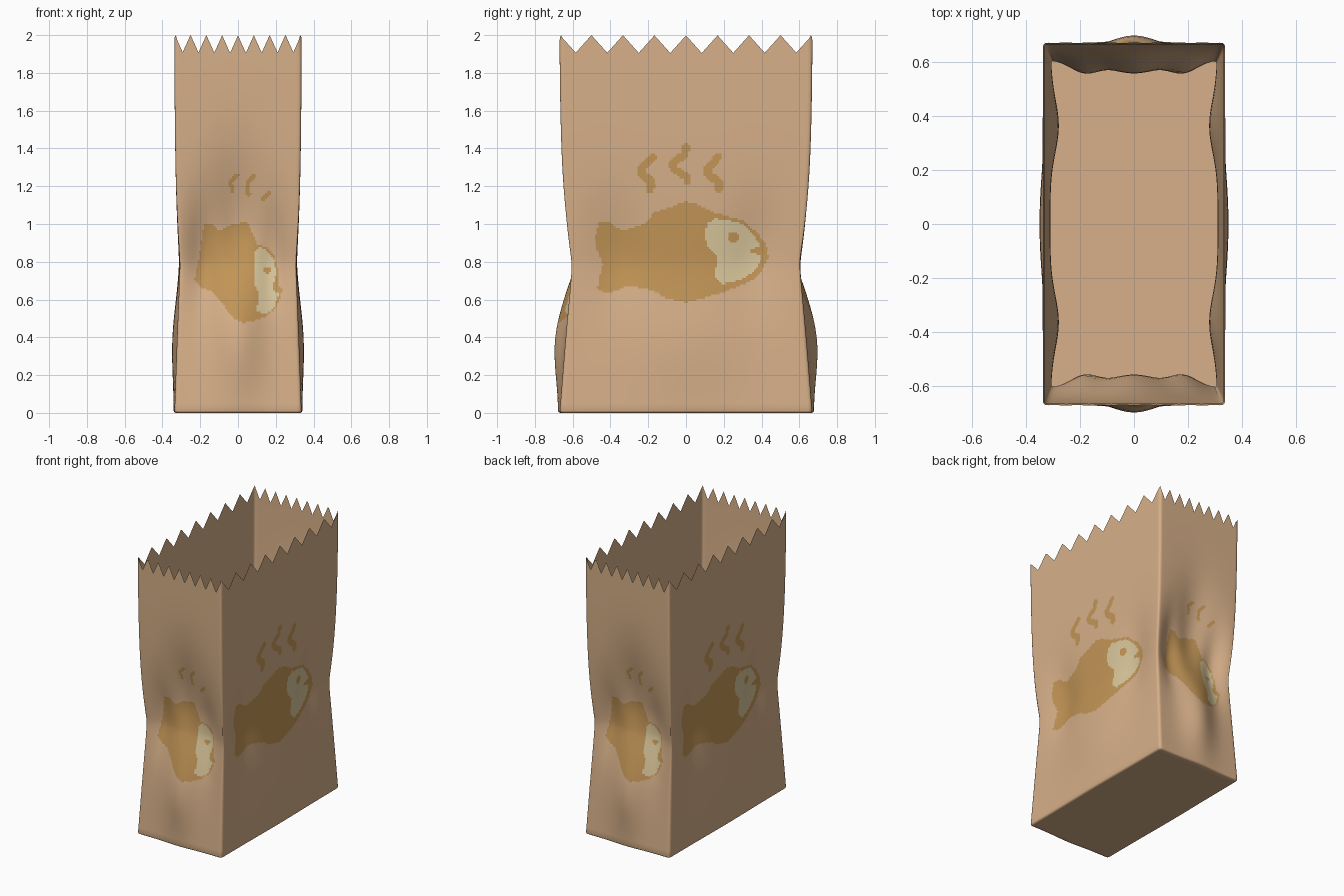
import bpy, bmesh, math
from mathutils import Vector
from mathutils.geometry import intersect_point_line

if "Cube" in bpy.data.objects:
    bpy.data.objects.remove(bpy.data.objects["Cube"])

HX, HY = 0.338, 0.672         # half width and half depth of the bag


def material(name, rgb):
    m = bpy.data.materials.new(name)
    m.diffuse_color = (*rgb, 1)
    m.use_nodes = True
    m.node_tree.nodes["Principled BSDF"].inputs["Base Color"].default_value = m.diffuse_color
    return m


MATS = [material("kraft_paper", (0.68, 0.435, 0.25)),
        material("golden_print", (0.55, 0.305, 0.095)),
        material("cream_print", (0.70, 0.57, 0.33))]

# Printed picture on the wide sides: body, head, eye (s, z, radius), steam strokes
WIDE = dict(
    body=[(-.46, 1.01), (-.40, 1.01), (-.34, .96), (-.22, 1.0), (-.17, 1.06), (-.08, 1.09),
          (0, 1.12), (.07, 1.10), (.15, 1.06), (.3, 1.02), (.38, .95), (.43, .88), (.435, .82),
          (.40, .75), (.35, .70), (.2, .64), (.1, .61), (0, .585), (-.1, .605), (-.18, .65),
          (-.3, .675), (-.36, .65), (-.42, .63), (-.47, .66), (-.44, .79), (-.47, .86), (-.48, .93)],
    head=[(.11, 1.0), (.15, 1.03), (.22, 1.02), (.3, 1.0), (.36, .94), (.39, .885), (.33, .855),
          (.40, .83), (.38, .77), (.32, .72), (.25, .69), (.19, .685), (.15, .72), (.17, .83),
          (.12, .87), (.10, .93)],
    eye=(.25, .93, .03), width=.021,
    steam=[[(-.175, 1.355), (-.235, 1.29), (-.235, 1.265), (-.18, 1.225), (-.19, 1.185)],
           [(0, 1.41), (-.005, 1.37), (-.07, 1.32), (-.065, 1.29), (.005, 1.25), (.005, 1.225)],
           [(.17, 1.355), (.115, 1.29), (.115, 1.265), (.175, 1.22), (.175, 1.185)]])

# The same picture squeezed onto the narrow sides
NARROW = dict(
    body=[(-.18, 1.0), (-.13, 1.0), (-.10, .96), (-.03, 1.0), (.05, 1.01), (.08, .95), (.10, .89),
          (.15, .88), (.19, .84), (.21, .76), (.21, .68), (.235, .65), (.21, .57), (.15, .51),
          (.08, .485), (.02, .475), (-.02, .50), (-.07, .56), (-.13, .64), (-.19, .66),
          (-.23, .71), (-.21, .80)],
    head=[(.085, .85), (.11, .88), (.15, .86), (.19, .81), (.205, .74), (.18, .66), (.215, .63),
          (.19, .55), (.14, .525), (.10, .54), (.11, .62), (.085, .70)],
    eye=(.155, .755, .017), width=.012,
    steam=[[(-.005, 1.255), (-.04, 1.22), (-.03, 1.18)],
           [(.08, 1.255), (.05, 1.22), (.055, 1.16)],
           [(.16, 1.165), (.13, 1.13)]])


def inside(poly, s, z):
    hit = False
    for (x1, y1), (x2, y2) in zip(poly, poly[1:] + poly[:1]):
        if (y1 > z) != (y2 > z) and s < (x2 - x1) * (z - y1) / (y2 - y1) + x1:
            hit = not hit
    return hit


def near_stroke(pts, s, z, w):
    p = Vector((s, z, 0))
    for a, b in zip(pts, pts[1:]):
        a, b = Vector((*a, 0)), Vector((*b, 0))
        t = min(1, max(0, intersect_point_line(p, a, b)[1]))
        if (p - a.lerp(b, t)).length < w:
            return True
    return False


def print_colour(art, s, z):
    if not .45 < z < 1.46:
        return 0
    if z > 1.09 and any(near_stroke(k, s, z, art["width"]) for k in art["steam"]):
        return 1
    es, ez, er = art["eye"]
    if inside(art["head"], s, z) and math.hypot(s - es, (z - ez)) > er:
        return 2
    return 1 if inside(art["body"], s, z) else 0


def bell(t):
    return math.exp(-t * t)


def wall_point(k, s, z, skin=0):
    """Point on side k (0 front, 1 right, 2 back, 3 left) of the crumpled bag."""
    # pinched waist: straight taper below, slow flare above
    dz = math.hypot(z - .78, .04) - .04
    waist = math.exp(-dz / .36) if z > .78 else 1 - dz / .78
    cx, cy = HX - .028 * waist, HY - .062 * waist
    if k % 2 == 0:
        half, s2, d = HX, s * cx / HX, cy
        d += .055 * bell(s / .13) * bell((z - .38) / .28)
        d -= .073 * bell(s / .16) * bell((z - 1.0) / (.24 if z < 1 else .36))
        d -= .045 * bell((abs(s) - .2) / .085) * bell((z - .84) / .27)
    else:
        half, s2, d = HY, s * cy / HY, cx
        d += .025 * bell(s / .3) * bell((z - .38) / .28)
        d -= .03 * bell((abs(s) - .4) / .15) * bell((z - .85) / .28)
    # rounded upright corners and bottom edge
    r, q, e = .016, .012, half - abs(s)
    if e < 1e-6:
        d -= .29 * r
        s2 *= 1 - .29 * r / half
    elif e < r:
        d -= r - math.sqrt(r * r - (r - e) ** 2)
    inset = skin
    if z < q:
        inset += q - math.sqrt(q * q - (q - z) ** 2)
    d -= inset
    s2 *= 1 - inset / half
    return [(s2, -d, z), (d, s2, z), (-s2, d, z), (-d, -s2, z)][k]


# Columns: 8 saw teeth per side; rows are fine only where the print is
cols = []
for k in range(4):
    half, per = (HX, 8) if k % 2 == 0 else (HY, 14)
    for i in range(8 * per):
        tooth = abs((i % per) / per - .5) * 2
        cols.append((k, -half + 2 * half * i / (8 * per), 1.905 + .093 * tooth))
n = len(cols)
fine = [.45 + .011 * i for i in range(92)]
coarse = [.45 + .05 * i for i in range(21)]


def all_rows(middle):
    return ([0, .004, .012] + [.05 * i for i in range(1, 9)] + middle
            + [1.50 + .05 * i for i in range(8)] + [1.89, None])


def make_bag(name, rows, skin, printed, floor):
    bm = bmesh.new()
    grid = [[bm.verts.new(wall_point(k, s, top if z is None else z, skin)) for k, s, top in cols]
            for z in rows]
    # walls
    for lo, hi in zip(grid, grid[1:]):
        for i in range(n):
            j = (i + 1) % n
            quad = (lo[i], lo[j], hi[j], hi[i])
            f = bm.faces.new(quad if printed else quad[::-1])
            if printed:
                c = f.calc_center_median()
                k = cols[i][0]
                s = (c.x, c.y, -c.x, -c.y)[k]
                f.material_index = print_colour(WIDE if k % 2 else NARROW, s, c.z)
    # flat floor
    if floor:
        ring = grid[0]
        for scale in (.96, .8, .4):
            inner = [bm.verts.new((v.co.x * scale, v.co.y * scale, 0)) for v in grid[0]]
            for i in range(n):
                j = (i + 1) % n
                bm.faces.new((ring[j], ring[i], inner[i], inner[j]))
            ring = inner
        centre = bm.verts.new((0, 0, 0))
        for i in range(n):
            bm.faces.new((ring[(i + 1) % n], ring[i], centre))
    for f in bm.faces:
        f.smooth = True
    mesh = bpy.data.meshes.new(name)
    bm.to_mesh(mesh)
    bm.free()
    for m in MATS if printed else MATS[:1]:
        mesh.materials.append(m)
    bpy.context.collection.objects.link(bpy.data.objects.new(name, mesh))


# Printed outer paper and plain inner lining
make_bag("paper_bag", all_rows(fine), 0, True, True)
make_bag("inner_lining", all_rows(coarse), .004, False, False)
